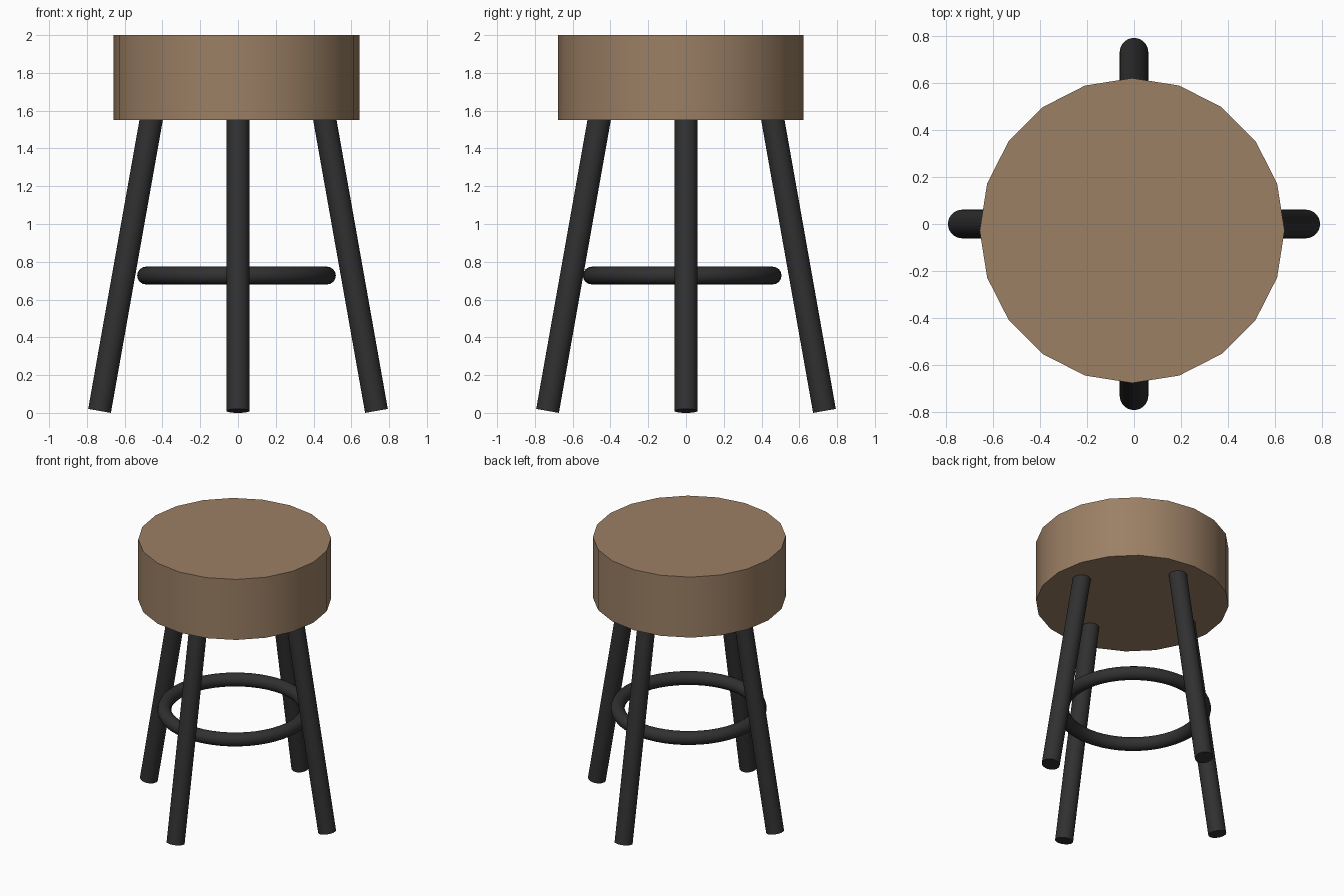
import bpy, math
from mathutils import Vector

if "Cube" in bpy.data.objects:
    bpy.data.objects.remove(bpy.data.objects["Cube"])


def material(name, color):
    mat = bpy.data.materials.new(name)
    mat.diffuse_color = (*color, 1)
    mat.use_nodes = True
    mat.node_tree.nodes["Principled BSDF"].inputs["Base Color"].default_value = mat.diffuse_color
    return mat


wood = material("wood", (0.33, 0.215, 0.13))
dark = material("dark_metal", (0.03, 0.03, 0.03))


def finish(name, mat):
    ob = bpy.context.object
    ob.name = name
    ob.data.materials.append(mat)
    bpy.ops.object.shade_smooth_by_angle(angle=math.radians(40))
    return ob


# Seat: thick 20-sided disc, slightly off centre
bpy.ops.mesh.primitive_cylinder_add(vertices=20, radius=0.65, depth=0.45,
                                    location=(-0.008, -0.028, 1.775))
finish("seat", wood)

# Legs: four splayed rods with ends square to their axis
LEG_RADIUS = 0.061
for name, angle in (("right_leg", 0), ("back_leg", 90),
                    ("left_leg", 180), ("front_leg", 270)):
    a = math.radians(angle)
    out = Vector((math.cos(a), math.sin(a), 0))
    foot = out * 0.733 + Vector((0, 0, 0.0105))
    top = out * 0.451 + Vector((0, 0, 1.6))
    axis = top - foot
    bpy.ops.mesh.primitive_cylinder_add(
        vertices=32, radius=LEG_RADIUS, depth=axis.length,
        location=(foot + top) / 2,
        rotation=axis.to_track_quat('Z', 'Y').to_euler())
    finish(name, dark)

# Foot ring between the legs
bpy.ops.mesh.primitive_torus_add(major_radius=0.479, minor_radius=0.047,
                                 major_segments=48, minor_segments=16,
                                 location=(-0.008, -0.02, 0.727))
finish("foot_ring", dark)
